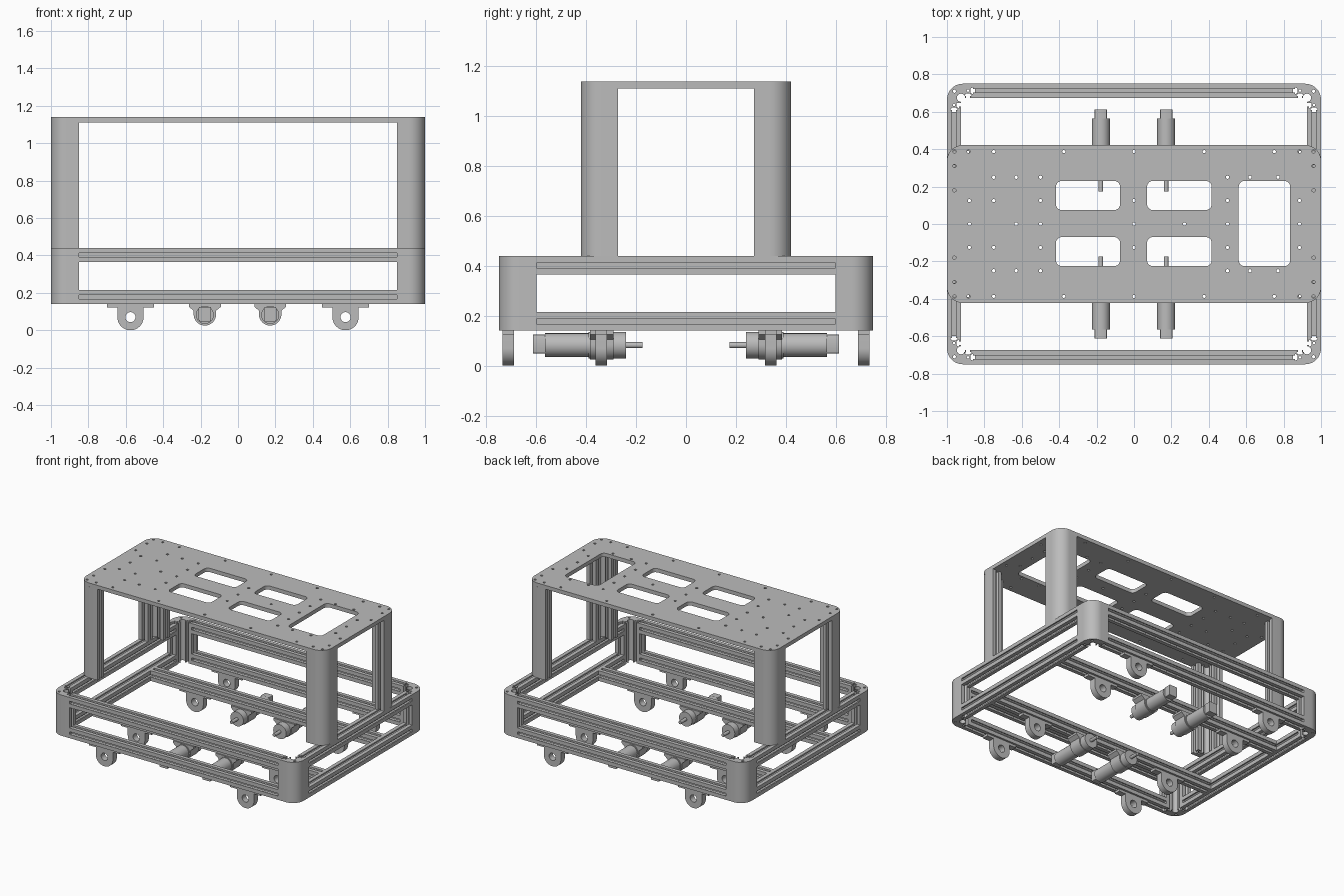
import bpy, bmesh, math
from mathutils import Vector
from mathutils.geometry import tessellate_polygon

cube = bpy.data.objects.get("Cube")
if cube:
    bpy.data.objects.remove(cube, do_unlink=True)

GREY = (0.5, 0.5, 0.5, 1)
metal = bpy.data.materials.new("plain_grey_metal")
metal.use_nodes = True
metal.diffuse_color = GREY
metal.node_tree.nodes["Principled BSDF"].inputs["Base Color"].default_value = GREY

SIDES = (-1, 1)
W = 0.075           # width of the slotted bars
H = W / 2
ARM = 2 * W         # arm length of the corner posts
RADIUS = 0.085      # outer corner rounding


def arc(cx, cy, r, start, end, steps):
    angles = [math.radians(start + (end - start) * i / steps) for i in range(steps + 1)]
    return [(cx + r * math.cos(a), cy + r * math.sin(a)) for a in angles]


def circle(cx, cy, r, steps=12):
    return arc(cx, cy, r, 0, 360, steps)[:-1]


def rounded_rect(x0, x1, y0, y1, r, steps=6):
    return (arc(x1 - r, y1 - r, r, 0, 90, steps) + arc(x0 + r, y1 - r, r, 90, 180, steps)
            + arc(x0 + r, y0 + r, r, 180, 270, steps) + arc(x1 - r, y0 + r, r, 270, 360, steps))


def slot(px, py, dx, dy):
    """T-slot cut into an outline that runs in direction (dx, dy), solid on its left."""
    half = [(0.01, 0), (0.01, 0.01), (0.02, 0.01), (0.011, 0.024)]
    shape = [(-s, t) for s, t in half] + half[::-1]
    return [(px + dx * s - dy * t, py + dy * s + dx * t) for s, t in shape]


def place(loops, cx, cy, sx=1, sy=1):
    return [[(cx + sx * u, cy + sy * v) for u, v in loop] for loop in loops]


def prism(name, loops, lo, hi, axis):
    """Extrude an outline with holes along an axis."""
    def point(u, v, w):
        return {"x": (w, u, v), "y": (u, w, v), "z": (u, v, w)}[axis]
    bm = bmesh.new()
    caps = [[bm.verts.new(point(u, v, w)) for loop in loops for u, v in loop] for w in (lo, hi)]
    for tri in tessellate_polygon([[Vector((u, v, 0)) for u, v in loop] for loop in loops]):
        if len(set(tri)) == 3:
            for cap in caps:
                bm.faces.new([cap[i] for i in tri])
    first = 0
    for loop in loops:
        n = len(loop)
        for i in range(n):
            a, b = first + i, first + (i + 1) % n
            bm.faces.new((caps[0][a], caps[0][b], caps[1][b], caps[1][a]))
        first += n
    bmesh.ops.recalc_face_normals(bm, faces=bm.faces)
    mesh = bpy.data.meshes.new(name)
    bm.to_mesh(mesh)
    bm.free()
    mesh.materials.append(metal)
    mesh.shade_smooth()
    mesh.set_sharp_from_angle(angle=math.radians(30))
    obj = bpy.data.objects.new(name, mesh)
    bpy.context.scene.collection.objects.link(obj)
    return obj


# Square bar section with a slot on every side
bar_outline = []
for dx, dy in ((1, 0), (0, 1), (-1, 0), (0, -1)):
    nx, ny = dy * H, -dx * H
    bar_outline += [(nx - dx * H, ny - dy * H)] + slot(nx, ny, dx, dy)
BAR = [bar_outline, circle(0, 0, 0.007, 8)]

# L-shaped corner section with a rounded outside and a relief in the inner corner
post_outline = arc(-RADIUS, -RADIUS, RADIUS, 0, 90, 12) + [(-ARM, 0)]
post_outline += slot(-ARM, -H, 0, -1) + [(-ARM, -W)] + slot(-3 * H, -W, 1, 0)
post_outline += arc(-W, -W, 0.022, 180, -90, 12)
post_outline += slot(-W, -3 * H, 0, -1) + [(-W, -ARM)] + slot(-H, -ARM, 1, 0) + [(0, -ARM)]
POST = [post_outline, circle(-H, -3 * H, 0.007, 8), circle(-3 * H, -H, 0.007, 8),
        circle(-0.04, -0.04, 0.009, 8)]

# Base frame and upper posts
for sx in SIDES:
    for sy in SIDES:
        prism("base_corner_post", place(POST, sx, sy * 0.75, sx, sy), 0.14, 0.44, "z")
        prism("upper_post", place(POST, sx, sy * 0.422, sx, sy), 0.44, 1.112, "z")
for z in (0.14 + H, 0.44 - H):
    for s in SIDES:
        prism("long_rail", place(BAR, s * (0.75 - H), z), -0.85, 0.85, "x")
        prism("side_rail", place(BAR, s * (1 - H), z), -0.6, 0.6, "y")
for s in SIDES:
    prism("inner_beam", place(BAR, s * 0.34, 0.14 + H), -1 + W, 1 - W, "x")

# Top plate with windows and screw holes
plate = [rounded_rect(-1, 1, -0.422, 0.422, RADIUS, 10)]
for x0, x1 in ((-0.417, -0.075), (0.07, 0.415)):
    for y0, y1 in ((0.075, 0.23), (-0.225, -0.07)):
        plate.append(rounded_rect(x0, x1, y0, y1, 0.03))
plate.append(rounded_rect(0.56, 0.835, -0.225, 0.23, 0.03))
holes = [(x * s, y) for x in (0.375, 0.75, 0.885, 0.96) for s in SIDES for y in (-0.387, 0.387)]
holes += [(0, -0.387), (0, 0.387), (0.27, 0)]
holes += [(x, y) for x in (-0.96, 0.96) for y in (-0.31, -0.18, 0.18, 0.31)]
holes += [(x, y) for x in (-0.88, -0.5, 0, 0.5, 0.885) for y in (-0.125, 0, 0.125)]
holes += [(x, y) for x in (-0.75, -0.63, -0.5, 0.5, 0.62, 0.77) for y in (-0.25, 0.25)]
holes += [(-0.75, -0.125), (-0.75, 0.125), (-0.63, 0)]
plate += [circle(x, y, 0.009, 10) for x, y in holes]
prism("top_plate", plate, 1.112, 1.14, "z")

# Hanging bearing blocks under the long rails and inner beams
BEARING = [[(-0.125, 0.14), (-0.125, 0.122), (-0.07, 0.122)]
           + arc(0, 0.07, 0.07, 180, 360, 24)
           + [(0.07, 0.122), (0.125, 0.122), (0.125, 0.14)],
           circle(0, 0.07, 0.027, 20)]
for x in (-0.575, 0.575):
    for y in (-0.712, -0.34, 0.34, 0.712):
        prism("bearing_block", place(BEARING, x, 0), y - 0.023, y + 0.023, "y")

# Gear motors hanging from the inner beams, shafts pointing inwards
MOUNT = [[(0.085, 0.14), (-0.085, 0.14), (-0.085, 0.125), (-0.06, 0.105)]
         + arc(0, 0.085, 0.06, 180, 360, 24) + [(0.06, 0.105), (0.085, 0.125)]]
for x in (-0.177, 0.172):
    for s in SIDES:
        prism("motor_mount", place(MOUNT, x, 0), s * 0.29, s * 0.385, "y")
        for name, r, near, far in (("motor_gearbox", 0.053, 0.24, 0.39),
                                   ("motor_body", 0.048, 0.39, 0.565),
                                   ("motor_shaft", 0.012, 0.175, 0.24)):
            prism(name, [circle(x, 0.082, r, 28)], s * near, s * far, "y")
        end_block = [rounded_rect(x - 0.033, x + 0.033, 0.048, 0.125, 0.006, 2)]
        prism("motor_end_block", end_block, s * 0.565, s * 0.613, "y")
